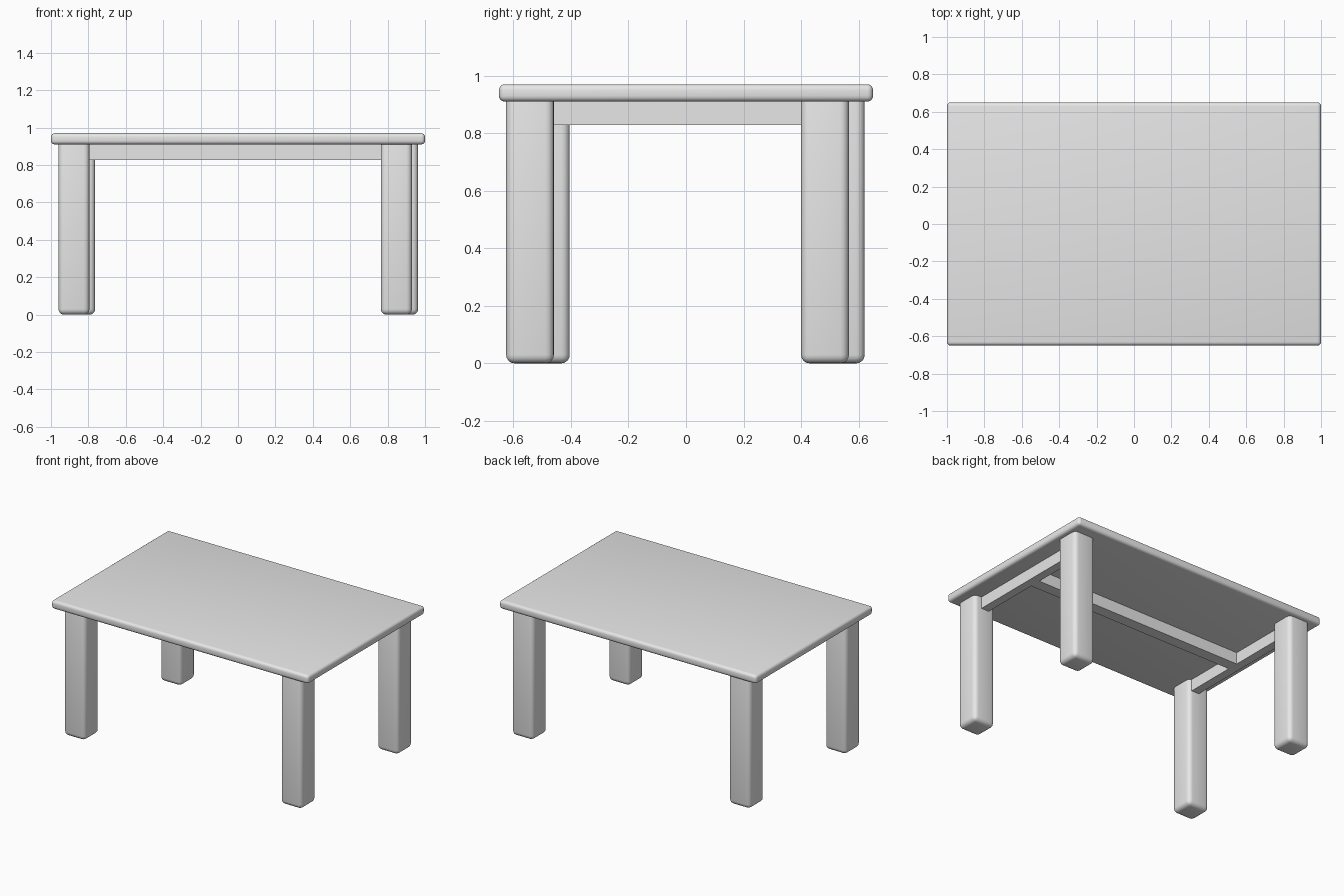
import bpy

cube = bpy.data.objects.get("Cube")
if cube:
    bpy.data.objects.remove(cube, do_unlink=True)

grey = bpy.data.materials.new("plain_grey")
grey.use_nodes = True
colour = (0.8, 0.8, 0.8, 1)
grey.diffuse_color = colour
grey.node_tree.nodes["Principled BSDF"].inputs["Base Color"].default_value = colour


def box(name, low, high, bevel=0.0):
    """Box between two corners, with optional rounded edges."""
    centre = [(a + b) / 2 for a, b in zip(low, high)]
    bpy.ops.mesh.primitive_cube_add(size=1, location=centre)
    ob = bpy.context.object
    ob.name = name
    ob.scale = [b - a for a, b in zip(low, high)]
    bpy.ops.object.transform_apply(location=False, rotation=False, scale=True)
    ob.data.materials.append(grey)
    if bevel:
        mod = ob.modifiers.new("rounded_edges", "BEVEL")
        mod.width = bevel
        mod.segments = 4
        bpy.ops.object.modifier_apply(modifier=mod.name)
        bpy.ops.object.shade_smooth_by_angle()
    return ob


UNDERSIDE, TOP, RAIL_BOTTOM = 0.91, 0.97, 0.828

# Table top
box("table_top", (-1, -0.65, UNDERSIDE), (1, 0.65, TOP), 0.02)

# Legs, staggered, running up into the top
legs = {
    "front_left_leg": (0.847, -0.542),
    "back_left_leg": (0.88, 0.483),
    "front_right_leg": (-0.877, -0.487),
    "back_right_leg": (-0.847, 0.538),
}
half = 0.083
for name, (x, y) in legs.items():
    box(name, (x - half, y - half, 0), (x + half, y + half, TOP - 0.02), 0.03)

# Side rails between the legs
box("left_rail", (0.815, -0.5, RAIL_BOTTOM), (0.875, 0.45, UNDERSIDE + 0.01))
box("right_rail", (-0.875, -0.45, RAIL_BOTTOM), (-0.815, 0.5, UNDERSIDE + 0.01))

# Long centre rail joining the side rails
box("centre_rail", (-0.83, -0.04, RAIL_BOTTOM), (0.83, 0.04, UNDERSIDE + 0.01))
